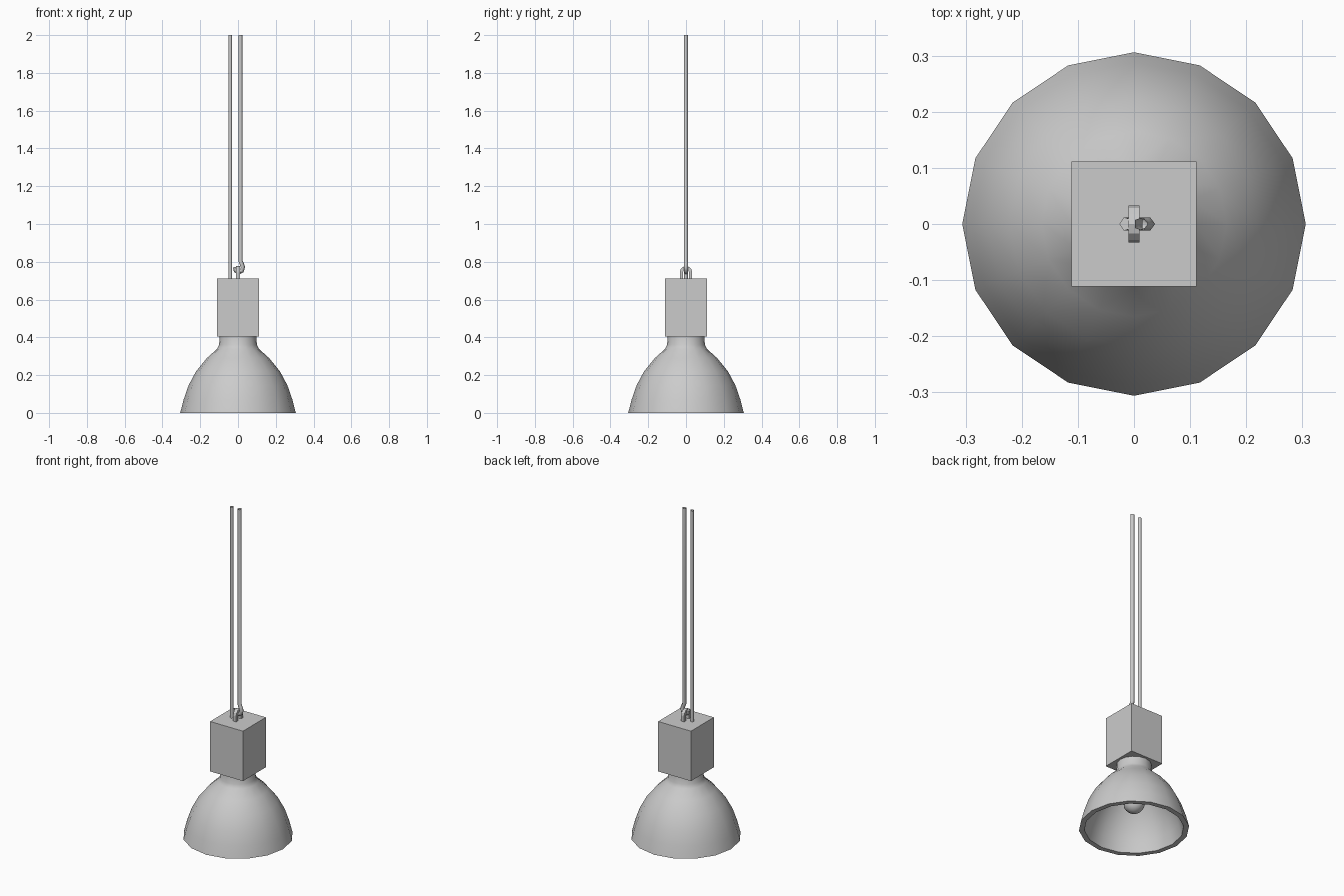
import bpy, bmesh
from math import cos, sin, pi, radians
from mathutils import Vector

cube = bpy.data.objects.get("Cube")
if cube:
    bpy.data.objects.remove(cube, do_unlink=True)

# Single painted metal colour
grey = bpy.data.materials.new("light_grey")
grey.use_nodes = True
colour = (0.6, 0.6, 0.6, 1)
grey.diffuse_color = colour
grey.node_tree.nodes["Principled BSDF"].inputs["Base Color"].default_value = colour


def finish(name, bm, smooth=None):
    bmesh.ops.recalc_face_normals(bm, faces=bm.faces)
    mesh = bpy.data.meshes.new(name)
    bm.to_mesh(mesh)
    bm.free()
    mesh.materials.append(grey)
    obj = bpy.data.objects.new(name, mesh)
    bpy.context.collection.objects.link(obj)
    if smooth:
        bpy.ops.object.select_all(action='DESELECT')
        obj.select_set(True)
        bpy.context.view_layer.objects.active = obj
        bpy.ops.object.shade_smooth_by_angle(angle=radians(smooth))
    return obj


def bridge(bm, a, b):
    n = len(a)
    for i in range(n):
        bm.faces.new((a[i], a[(i + 1) % n], b[(i + 1) % n], b[i]))


def lathe(name, profile, sides, closed=False, smooth=40):
    bm = bmesh.new()
    rings = [[bm.verts.new((r * cos(2 * pi * i / sides), r * sin(2 * pi * i / sides), z))
              for i in range(sides)] for r, z in profile]
    for a, b in zip(rings, rings[1:]):
        bridge(bm, a, b)
    if closed:
        bridge(bm, rings[-1], rings[0])
    else:
        bm.faces.new(rings[0])
        bm.faces.new(rings[-1])
    return finish(name, bm, smooth)


def tube(name, path, radius, sides=5):
    """Sweep a polygon along a path lying in the xz plane."""
    bm = bmesh.new()
    pts = [Vector((x, 0, z)) for x, z in path]
    side = Vector((0, 1, 0))
    rings = []
    for i, p in enumerate(pts):
        t = (pts[min(i + 1, len(pts) - 1)] - pts[max(i - 1, 0)]).normalized()
        n = side.cross(t)
        rings.append([bm.verts.new(p + radius * (n * -cos(2 * pi * k / sides)
                                                 + side * sin(2 * pi * k / sides)))
                      for k in range(sides)])
    for a, b in zip(rings, rings[1:]):
        bridge(bm, a, b)
    bm.faces.new(rings[-1])
    return finish(name, bm, 75)


# Bell shade with wall thickness and flat rim
outer = [(0.306, 0), (0.288, 0.07), (0.262, 0.145), (0.222, 0.22),
         (0.165, 0.29), (0.112, 0.338), (0.1, 0.36), (0.097, 0.41)]
inner = [(0.08, 0.41), (0.082, 0.35), (0.142, 0.28), (0.195, 0.21),
         (0.235, 0.14), (0.26, 0.07), (0.276, 0)]
lathe("bell_shade", outer + inner, 16, closed=True)

# Bulb hanging inside the shade
ball = [(0.06 * sin(a), 0.16 - 0.06 * cos(a))
        for a in (radians(d) for d in range(8, 150, 20))]
lathe("bulb", ball + [(0.028, 0.24), (0.028, 0.4)], 12)

# Square ballast housing
bm = bmesh.new()
bmesh.ops.create_cube(bm, size=1)
bmesh.ops.scale(bm, vec=(0.222, 0.222, 0.305), verts=bm.verts)
bmesh.ops.translate(bm, vec=(0, 0, 0.558), verts=bm.verts)
finish("housing", bm)

# Hanging eye: flat arch standing on the housing
bm = bmesh.new()


def arch(radius):
    arc = [(radius * cos(pi * i / 6), 0.744 + radius * sin(pi * i / 6)) for i in range(7)]
    return [(radius, 0.705)] + arc + [(-radius, 0.705)]


sections = []
for (yo, zo), (yi, zi) in zip(arch(0.033), arch(0.016)):
    sections.append([bm.verts.new(c) for c in ((-0.01, yo, zo), (0.01, yo, zo),
                                               (0.01, yi, zi), (-0.01, yi, zi))])
for a, b in zip(sections, sections[1:]):
    bridge(bm, a, b)
bm.faces.new(sections[0])
bm.faces.new(sections[-1])
finish("hanging_eye", bm)

# Power cable and support rod hooked through the eye
tube("power_cable", [(-0.041, 2), (-0.041, 0.705)], 0.0105)
tube("hook_rod", [(0.012, 2), (0.012, 0.805), (0.018, 0.79), (0.025, 0.772), (0.02, 0.753),
                  (0.004, 0.745), (-0.011, 0.753), (-0.014, 0.772)], 0.0125)
